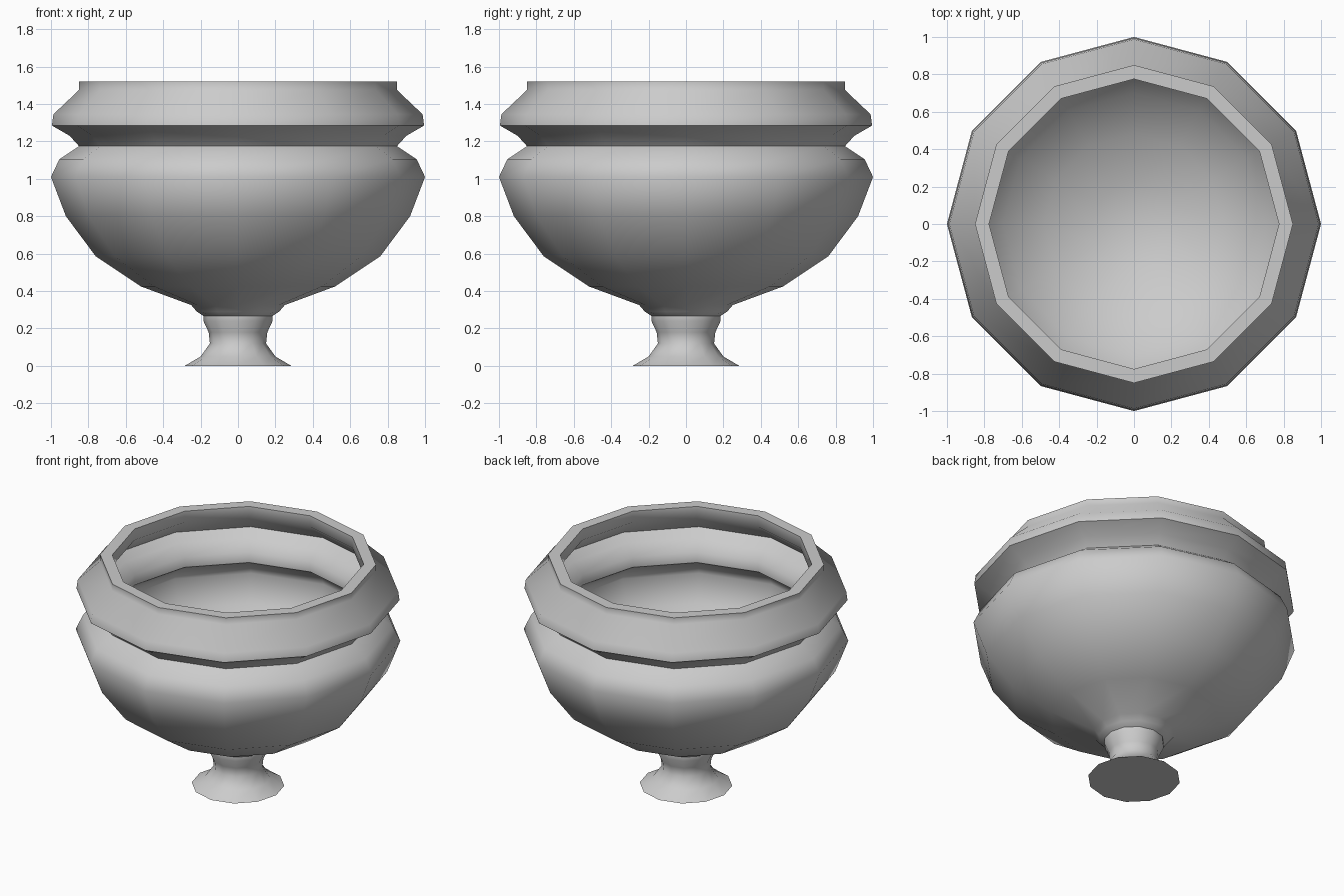
import bpy, bmesh
from math import sin, cos, pi, radians

if "Cube" in bpy.data.objects:
    bpy.data.objects.remove(bpy.data.objects["Cube"])

SIDES = 12


def lathe(name, profile):
    """Revolve (radius, z) points; radius 0 makes a pole."""
    bm = bmesh.new()
    rings = []
    for r, z in profile:
        n = SIDES if r > 0 else 1
        rings.append([bm.verts.new((r * cos(2 * pi * i / SIDES), r * sin(2 * pi * i / SIDES), z))
                      for i in range(n)])
    for a, b in zip(rings, rings[1:]):
        for i in range(SIDES):
            j = (i + 1) % SIDES
            quad = [a[i % len(a)], a[j % len(a)], b[j % len(b)], b[i % len(b)]]
            bm.faces.new(list(dict.fromkeys(quad)))
    mesh = bpy.data.meshes.new(name)
    bm.to_mesh(mesh)
    bm.free()
    obj = bpy.data.objects.new(name, mesh)
    bpy.context.collection.objects.link(obj)
    bpy.ops.object.select_all(action='DESELECT')
    obj.select_set(True)
    bpy.context.view_layer.objects.active = obj
    bpy.ops.object.shade_smooth_by_angle(angle=radians(50))
    return obj


# Flared foot and stem
lathe("foot", [(0, 0), (0.285, 0), (0.2, 0.05), (0.15, 0.12), (0.157, 0.18),
               (0.185, 0.24), (0.185, 0.267)])

# Bowl outside, stepped collar, lip, then back down the inside
lathe("bowl", [(0.185, 0.267), (0.22, 0.29), (0.25, 0.325), (0.52, 0.425), (0.76, 0.585),
               (0.92, 0.8), (1.0, 1.01), (0.955, 1.105), (0.85, 1.175),
               (0.9, 1.23), (0.995, 1.285), (0.987, 1.345), (0.85, 1.475), (0.85, 1.52),
               (0.775, 1.52), (0.775, 1.445), (0.91, 1.32), (0.85, 1.275), (0.775, 1.21),
               (0.775, 1.14), (0.89, 1.06), (0.92, 1.0), (0.85, 0.83), (0.7, 0.64),
               (0.48, 0.495), (0.22, 0.4), (0, 0.37)])
